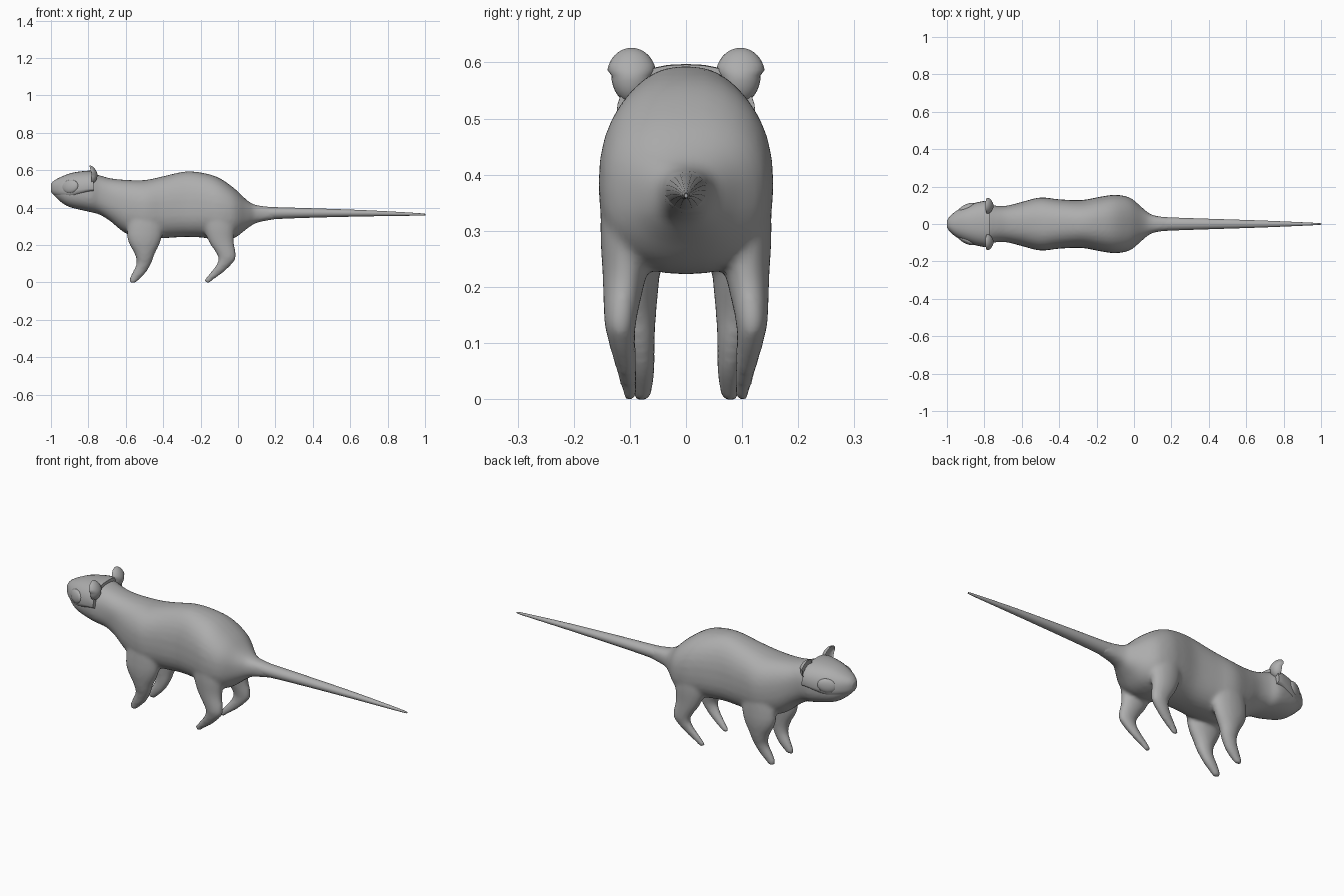
import bpy, bmesh, math

if "Cube" in bpy.data.objects:
    bpy.data.objects.remove(bpy.data.objects["Cube"])

fur = bpy.data.materials.new("grey fur")
fur.diffuse_color = (0.42, 0.42, 0.42, 1)
fur.use_nodes = True
fur.node_tree.nodes["Principled BSDF"].inputs["Base Color"].default_value = fur.diffuse_color


def curve(rows, steps=4):
    """Catmull-Rom interpolation through rows of section values."""
    out = []
    for i in range(len(rows) - 1):
        a, b = rows[max(i - 1, 0)], rows[i]
        c, d = rows[i + 1], rows[min(i + 2, len(rows) - 1)]
        for k in range(steps):
            t = k / steps
            out.append([0.5 * (2*q + (r-p)*t + (2*p-5*q+4*r-s)*t*t + (3*q-p-3*r+s)*t**3)
                        for p, q, r, s in zip(a, b, c, d)])
    return out + [list(rows[-1])]


def skin(bm, rings):
    loops = [[bm.verts.new(p) for p in ring] for ring in rings]
    n = len(loops[0])
    new = [bm.faces.new((a[i], a[(i+1) % n], b[(i+1) % n], b[i]))
           for a, b in zip(loops, loops[1:]) for i in range(n)]
    new += [bm.faces.new(loops[0]), bm.faces.new(loops[-1])]
    bmesh.ops.recalc_face_normals(bm, faces=new)


def power(v, e):
    return math.copysign(abs(v) ** e, v)


def long_part(bm, rows, exp=2.4, n=32):
    """Sections along x: x, top z, bottom z, widest z, half width."""
    rings = []
    for x, top, bot, mid, hw in curve(rows):
        ring = []
        for i in range(n):
            a = math.tau * i / n
            c, s = power(math.cos(a), 2/exp), power(math.sin(a), 2/exp)
            ring.append((x, hw*c, mid + s*((top-mid) if s > 0 else (mid-bot))))
        rings.append(ring)
    skin(bm, rings)


def leg(bm, rows, side, n=20):
    """Horizontal sections: z, x0, x1, y0, y1."""
    rings = []
    for z, x0, x1, y0, y1 in curve(rows):
        rings.append([((x0+x1)/2 + (x1-x0)/2*math.cos(math.tau*i/n),
                       side*((y0+y1)/2 + (y1-y0)/2*math.sin(math.tau*i/n)), z)
                      for i in range(n)])
    skin(bm, rings)


def finish(name, bm, angle=50):
    me = bpy.data.meshes.new(name)
    bm.to_mesh(me)
    bm.free()
    ob = bpy.data.objects.new(name, me)
    bpy.context.collection.objects.link(ob)
    me.materials.append(fur)
    bpy.ops.object.select_all(action='DESELECT')
    bpy.context.view_layer.objects.active = ob
    ob.select_set(True)
    bpy.ops.object.shade_smooth_by_angle(angle=math.radians(angle))
    return ob


# body, lower head and legs, fused into one skin
bm = bmesh.new()
long_part(bm, [
    (-0.995, .525, .475, .50, .022), (-0.95, .553, .432, .49, .065),
    (-0.90, .575, .402, .485, .09), (-0.80, .585, .378, .48, .112),
    (-0.74, .572, .362, .47, .098), (-0.68, .556, .325, .45, .098),
    (-0.60, .548, .262, .41, .118), (-0.50, .547, .235, .39, .142),
    (-0.40, .567, .236, .39, .132), (-0.28, .593, .243, .39, .128),
    (-0.18, .584, .238, .39, .146), (-0.10, .558, .222, .38, .156),
    (-0.02, .503, .237, .37, .140), (0.05, .438, .288, .365, .082),
    (0.10, .413, .318, .367, .048), (0.20, .401, .338, .37, .033)])
front = [(.42, -.57, -.40, .04, .13), (.25, -.595, -.405, .045, .14),
         (.15, -.552, -.446, .053, .127), (.10, -.543, -.464, .055, .113),
         (.05, -.566, -.494, .055, .102), (.015, -.582, -.528, .060, .095),
         (-.003, -.578, -.548, .066, .090)]
hind = [(.40, -.19, -.02, .04, .150), (.30, -.185, -.015, .05, .153),
        (.22, -.158, -.022, .070, .149), (.14, -.108, -.010, .088, .146),
        (.10, -.113, -.030, .090, .138), (.05, -.150, -.082, .088, .124),
        (.015, -.180, -.130, .087, .114), (-.003, -.176, -.148, .091, .108)]
for s in (-1, 1):
    leg(bm, front, s)
    leg(bm, hind, s)
body = finish("body_and_legs", bm)
m = body.modifiers.new("fuse", 'REMESH')
m.mode, m.voxel_size, m.use_smooth_shade = 'VOXEL', 0.009, True
m = body.modifiers.new("soften", 'SMOOTH')
m.factor, m.iterations = 0.5, 8

# tail
bm = bmesh.new()
long_part(bm, [(0.12, .406, .328, .37, .040), (0.2, .402, .338, .372, .035),
               (0.4, .396, .346, .372, .028), (0.7, .385, .353, .370, .018),
               (0.97, .370, .357, .364, .006), (1.0, .365, .36, .3625, .002)], 2, 20)
finish("tail", bm)

# raised upper face with its edge behind the ears
bm = bmesh.new()
long_part(bm, [(-1.0, .525, .485, .505, .018), (-0.985, .543, .467, .50, .04),
               (-0.95, .562, .450, .495, .070), (-0.90, .582, .440, .49, .096),
               (-0.85, .592, .455, .495, .113), (-0.80, .597, .474, .50, .123),
               (-0.772, .596, .480, .50, .124)])
finish("upper_face", bm)

# nose
bm = bmesh.new()
bmesh.ops.create_uvsphere(bm, u_segments=16, v_segments=10, radius=1)
for v in bm.verts:
    v.co = (-.984 + .016*v.co.x, .025*v.co.y, .517 + .018*v.co.z)
finish("nose", bm)

for s, label in ((-1, "right"), (1, "left")):
    # cupped ear, hollow towards the front
    bm = bmesh.new()
    bmesh.ops.create_uvsphere(bm, u_segments=24, v_segments=16, radius=1)
    for v in bm.verts:
        x, y, z = v.co
        depth = .032*x if x > 0 else -.016*x
        v.co = (-.783 + depth - .012*max(z, 0), s*(.097 + y*(.044 if z > 0 else .036)),
                .577 + z*.049)
    bmesh.ops.recalc_face_normals(bm, faces=bm.faces)
    finish(label + "_ear", bm)
    # eye
    bm = bmesh.new()
    bmesh.ops.create_uvsphere(bm, u_segments=24, v_segments=12, radius=1)
    for v in bm.verts:
        x, y, z = v.co
        v.co = (-.897 + .043*x + .005*z, s*(.088 + .018*y + .018*x), .512 + .036*z)
    finish(label + "_eye", bm)
